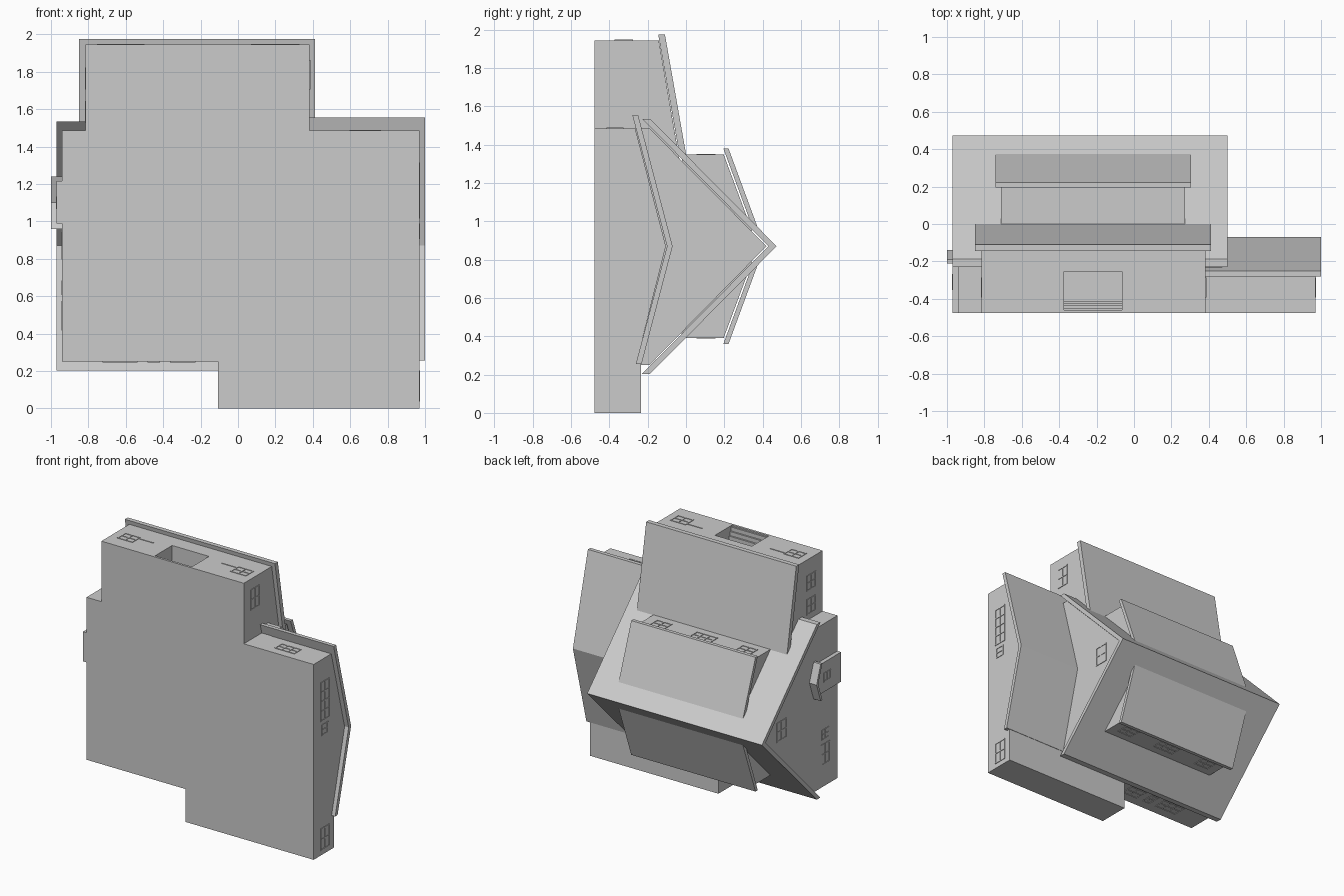
import bpy, bmesh
from mathutils import Matrix, Vector

cube = bpy.data.objects.get("Cube")
if cube:
    bpy.data.objects.remove(cube, do_unlink=True)

grey = bpy.data.materials.new("light grey")
grey.use_nodes = True
grey.diffuse_color = (0.6, 0.6, 0.6, 1)
grey.node_tree.nodes["Principled BSDF"].inputs["Base Color"].default_value = (0.6, 0.6, 0.6, 1)

BASE = -0.477   # ground side of the house, which rises toward +y
RIDGE = 0.87    # z of the ridge lines


def finish(name, bm):
    bmesh.ops.recalc_face_normals(bm, faces=bm.faces[:])
    mesh = bpy.data.meshes.new(name)
    bm.to_mesh(mesh)
    bm.free()
    mesh.materials.append(grey)
    obj = bpy.data.objects.new(name, mesh)
    bpy.context.collection.objects.link(obj)
    return obj


def prism(name, profile, x0, x1):
    """Extrude a (y, z) profile along x."""
    bm = bmesh.new()
    face = bm.faces.new([bm.verts.new((x0, y, z)) for y, z in profile])
    ext = bmesh.ops.extrude_face_region(bm, geom=[face])
    moved = [v for v in ext["geom"] if isinstance(v, bmesh.types.BMVert)]
    bmesh.ops.translate(bm, verts=moved, vec=(x1 - x0, 0, 0))
    return finish(name, bm)


def block(name, x0, x1, y0, y1, z0, z1):
    return prism(name, [(y0, z0), (y1, z0), (y1, z1), (y0, z1)], x0, x1)


def add_bar(bm, lo, hi):
    lo, hi = Vector(lo), Vector(hi)
    size = hi - lo
    bmesh.ops.create_cube(bm, size=1, matrix=Matrix.Translation((lo + hi) / 2)
                          @ Matrix.Diagonal((*size, 1)))


def window(name, axis, at, u0, u1, y0, y1, cols=2, rows=2):
    """Thin glazing grid on a wall facing along x or z."""
    bm = bmesh.new()
    t, d = 0.004, 0.004

    def bar(ua, ub, ya, yb):
        if axis == "z":
            add_bar(bm, (ua, ya, at - d), (ub, yb, at + d))
        else:
            add_bar(bm, (at - d, ya, ua), (at + d, yb, ub))

    for i in range(cols + 1):
        u = u0 + (u1 - u0) * i / cols
        bar(u - t, u + t, y0 - t, y1 + t)
    for j in range(rows + 1):
        y = y0 + (y1 - y0) * j / rows
        bar(u0, u1, y - t, y + t)
    finish(name, bm)


# Main house body and its steep gable roof
prism("main_walls", [(BASE, 0.25), (-0.19, 0.25), (0.42, RIDGE), (-0.19, 1.485), (BASE, 1.485)],
      -0.94, 0.47)
prism("main_roof", [(-0.229, 0.204), (-0.187, 0.204), (0.473, RIDGE), (-0.187, 1.535),
                    (-0.229, 1.535), (0.43, RIDGE)], -0.97, 0.5)

# Lower side wing with a shallow roof
prism("wing_walls", [(BASE, 0.2), (-0.262, 0.25), (-0.105, RIDGE), (-0.265, 1.485), (BASE, 1.485)],
      0.38, 0.97)
prism("wing_roof", [(-0.262, 0.255), (-0.232, 0.255), (-0.07, RIDGE), (-0.25, 1.555),
                    (-0.28, 1.555), (-0.099, RIDGE)], 0.38, 1.0)

# Flat-topped extension
block("flat_extension", -0.108, 0.97, BASE, -0.235, 0, 0.3)

# Projecting entrance block with lean-to roof and recessed porch
entrance = prism("entrance_walls", [(BASE, 1.3), (BASE, 1.945), (-0.142, 1.945), (-0.03, 1.3)],
                 -0.815, 0.383)
prism("entrance_roof", [(-0.145, 1.975), (-0.11, 1.975), (0.003, 1.335), (-0.032, 1.335)],
      -0.85, 0.412)
cutter = block("porch_cutter", -0.375, -0.065, -0.46, -0.255, 1.78, 2.1)
cutter.hide_render = True
cutter.hide_viewport = True
cut = entrance.modifiers.new("porch recess", "BOOLEAN")
cut.object = cutter
cut.operation = "DIFFERENCE"
cut.solver = "EXACT"
for k in range(4):
    block(f"porch_step_{k + 1}", -0.375, -0.065, -0.46, -0.448 + 0.0125 * k, 1.78, 1.935 - 0.03 * k)

# Matching shed dormers on both roof slopes
for side, s in (("upper", 1), ("lower", -1)):
    def slope(points):
        return [(y, RIDGE + s * h) for y, h in points]
    prism(f"{side}_dormer_walls", slope([(-0.03, 0.478), (0.197, 0.478), (0.345, 0.08), (0.1, 0.08)]),
          -0.71, 0.273)
    prism(f"{side}_dormer_roof", slope([(0.195, 0.51), (0.222, 0.51), (0.377, 0.09), (0.35, 0.09)]),
          -0.74, 0.305)
    for n, x in enumerate((-0.58, -0.22, 0.14)):
        half = 0.085 if n == 1 else 0.06
        window(f"{side}_dormer_window_{n + 1}", "z", RIDGE + s * 0.478,
               x - half, x + half, 0.06, 0.15, 3 if n == 1 else 2)

# Small gabled bay on the end wall
prism("bay_walls", [(BASE, 0.99), (-0.205, 0.99), (-0.165, 1.1), (-0.205, 1.215), (BASE, 1.215)],
      -0.97, -0.9)
prism("bay_roof", [(-0.21, 0.96), (-0.19, 0.96), (-0.14, 1.1), (-0.19, 1.24),
                   (-0.21, 1.24), (-0.16, 1.1)], -1.0, -0.9)
window("bay_window", "x", -0.97, 1.07, 1.13, -0.35, -0.27, 1, 2)

# Entrance windows and ledges
window("entrance_window_a", "z", 1.945, -0.75, -0.63, -0.37, -0.28)
window("entrance_window_b", "z", 1.945, 0.2, 0.325, -0.37, -0.28)
block("entrance_ledge_a", -0.63, -0.5, -0.3, -0.292, 1.94, 1.949)
block("entrance_ledge_b", 0.07, 0.2, -0.3, -0.292, 1.94, 1.949)
window("entrance_side_window", "x", 0.383, 1.71, 1.86, -0.39, -0.29)
for n, z in enumerate((1.53, 1.71)):
    window(f"entrance_far_window_{n + 1}", "x", -0.815, z, z + 0.11, -0.39, -0.29)

# Wing and extension windows
window("wing_window", "z", 1.485, 0.6, 0.76, -0.41, -0.33, 3)
window("wing_end_window_long", "x", 0.97, 1.02, 1.31, -0.39, -0.29, 4)
window("wing_end_window_small", "x", 0.97, 0.91, 0.985, -0.38, -0.31, 2, 1)
window("extension_end_window", "x", 0.97, 0.04, 0.2, -0.39, -0.29)
window("extension_window_a", "z", 0.0045, 0.0, 0.08, -0.39, -0.32)
window("extension_window_b", "z", 0.0045, 0.25, 0.33, -0.39, -0.32)

# Main house windows
for n, (x0, x1) in enumerate(((-0.72, -0.54), (-0.48, -0.42), (-0.36, -0.23))):
    window(f"main_window_{n + 1}", "z", 0.25, x0, x1, -0.4, -0.3, 2 + (n == 0))
window("main_end_window_a", "x", -0.94, 0.42, 0.57, -0.38, -0.28)
window("main_end_window_b", "x", -0.94, 0.61, 0.68, -0.37, -0.29)
for side, x in (("right", -0.94), ("left", 0.47)):
    window(f"{side}_gable_window", "x", x, 0.8, 0.94, 0.14, 0.25)
